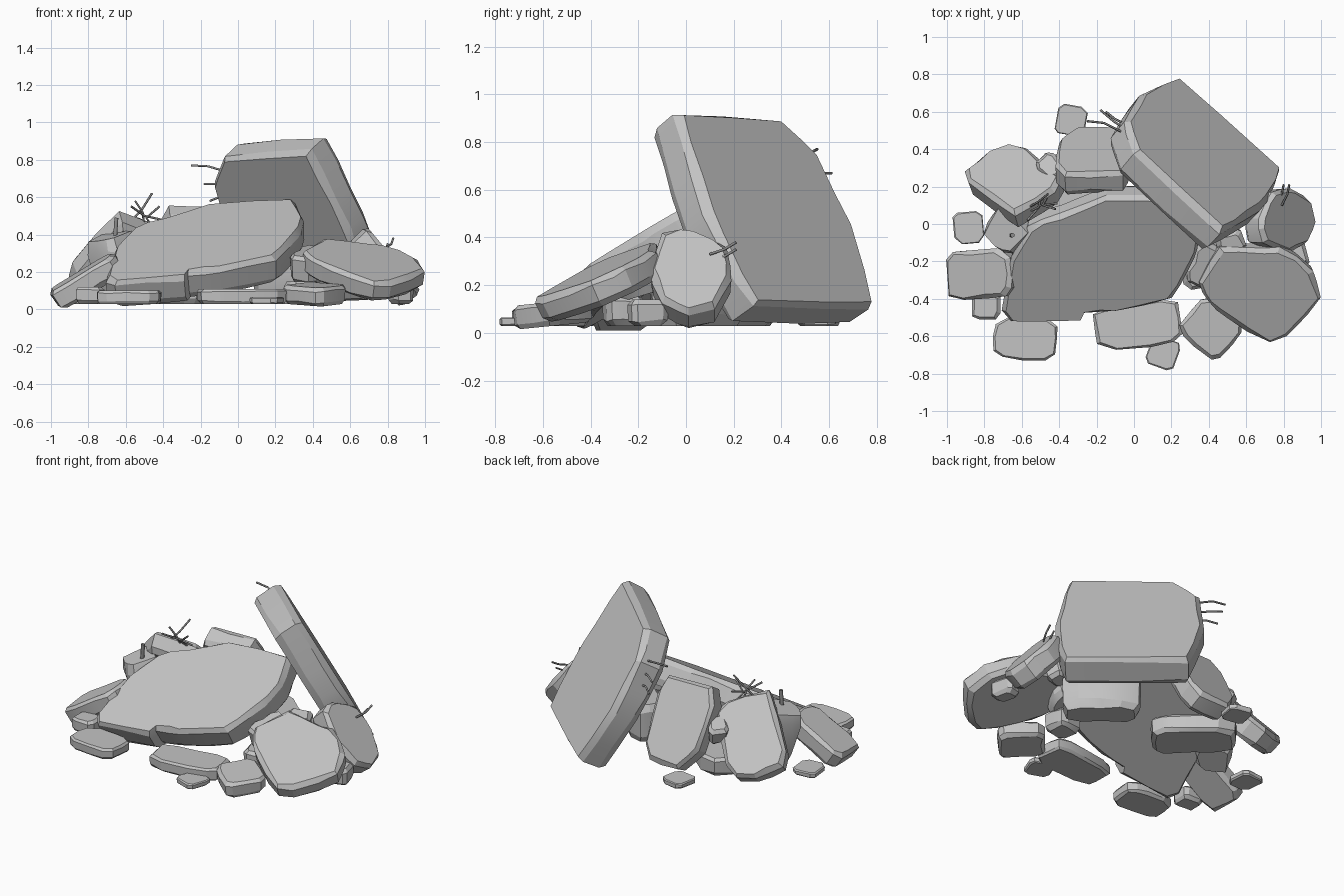
import bpy, bmesh, math, random
from mathutils import Vector

random.seed(7)
cube = bpy.data.objects.get("Cube")
if cube:
    bpy.data.objects.remove(cube, do_unlink=True)


def make_material(name, value):
    material = bpy.data.materials.new(name)
    material.use_nodes = True
    colour = (value, value, value, 1)
    material.diffuse_color = colour
    shader = material.node_tree.nodes["Principled BSDF"]
    shader.inputs["Base Color"].default_value = colour
    shader.inputs["Roughness"].default_value = 0.9
    return material


concrete = make_material("concrete grey", 0.55)
steel = make_material("dark steel", 0.27)


def slab(name, outline, height, tilt, thickness, rough=0.006):
    """Broken slab: outline seen from above, laid on a tilted plane and thickened."""
    slope_x, slope_y = tilt
    normal = Vector((-slope_x, -slope_y, 1)).normalized()
    top = [Vector((x, y, height + slope_x * x + slope_y * y)) for x, y in outline]
    centre = sum(top, Vector()) / len(top)
    # Extra points along the long edges give an uneven break line
    rim = []
    for point, following in zip(top, top[1:] + top[:1]):
        rim.append(point)
        edge = following - point
        if edge.length > 0.12:
            outward = edge.cross(normal).normalized()
            rim.append(point + edge * random.uniform(0.35, 0.65)
                       + outward * random.uniform(0, rough * 2))
    inset = min(0.025, thickness * 0.2)
    bm = bmesh.new()
    rings = []
    for depth, pull in ((0, 1), (0.18, 0), (0.8, 0.2), (1, 1.3)):
        ring = []
        for point in rim:
            inward = (centre - point).normalized()
            shift = inward * inset * pull * random.uniform(0.6, 1.3)
            sink = depth + (random.uniform(-0.06, 0.06) if 0 < depth < 1 else 0)
            ring.append(bm.verts.new(point + shift - normal * thickness * sink))
        rings.append(ring)
    count = len(rim)
    for upper, lower in zip(rings, rings[1:]):
        for i in range(count):
            j = (i + 1) % count
            bm.faces.new((upper[i], lower[i], lower[j], upper[j]))
    bm.faces.new(rings[0])
    bm.faces.new(rings[-1][::-1])
    for vert in bm.verts:
        vert.co.z = max(vert.co.z, 0.01)
    bmesh.ops.recalc_face_normals(bm, faces=bm.faces)
    mesh = bpy.data.meshes.new(name)
    bm.to_mesh(mesh)
    bm.free()
    mesh.materials.append(concrete)
    obj = bpy.data.objects.new(name, mesh)
    bpy.context.collection.objects.link(obj)
    bpy.ops.object.select_all(action="DESELECT")
    obj.select_set(True)
    bpy.context.view_layer.objects.active = obj
    bpy.ops.object.shade_smooth_by_angle(angle=math.radians(20))


def stone(name, centre, size, turn, top, thickness, tilt=(0, 0)):
    """Smaller chunk with an irregular chamfered rectangle as its outline."""
    outline = []
    angle = math.radians(turn)
    for sx, sy in ((1, -1), (1, 1), (-1, 1), (-1, -1)):
        cut_x, cut_y = random.uniform(0.2, 0.5), random.uniform(0.2, 0.45)
        corner = [(sx * (1 - cut_x), sy), (sx, sy * (1 - cut_y))]
        if sx == sy:
            corner.reverse()
        for u, v in corner:
            u, v = u * size[0] / 2, v * size[1] / 2
            outline.append((centre[0] + u * math.cos(angle) - v * math.sin(angle),
                            centre[1] + u * math.sin(angle) + v * math.cos(angle)))
    height = top - tilt[0] * centre[0] - tilt[1] * centre[1]
    slab(name, outline, height, tilt, thickness)


def bar(name, *points, radius=0.006):
    """Bent reinforcing bar."""
    curve = bpy.data.curves.new(name, "CURVE")
    curve.dimensions = "3D"
    curve.bevel_depth = radius
    curve.bevel_resolution = 1
    curve.use_fill_caps = True
    spline = curve.splines.new("POLY")
    spline.points.add(len(points) - 1)
    for target, point in zip(spline.points, points):
        target.co = (*point, 1)
    curve.materials.append(steel)
    bpy.context.collection.objects.link(bpy.data.objects.new(name, curve))


# Large slabs
slab("main_slab",
     [(-0.71, -0.48), (-0.66, -0.53), (-0.29, -0.53), (-0.27, -0.49),
      (-0.1, -0.48), (0.2, -0.41), (0.32, -0.2), (0.35, -0.06), (0.3, 0.12),
      (-0.15, 0.14), (-0.4, 0.04), (-0.57, -0.03), (-0.66, -0.2)],
     0.505, (0.08, 0.57), 0.17)
slab("leaning_slab",
     [(0.02, 0.4), (0.48, -0.03), (0.62, 0.05), (0.73, 0.14), (0.79, 0.3),
      (0.24, 0.79), (0.05, 0.71), (-0.04, 0.56)],
     1.46, (-1.18, -1.34), 0.19)
slab("front_left_slab",
     [(0.35, -0.32), (0.4, -0.42), (0.5, -0.51), (0.73, -0.64), (0.82, -0.61),
      (1, -0.4), (0.96, -0.26), (0.78, -0.13), (0.7, -0.14), (0.46, -0.13)],
     0.49, (-0.105, 0.42), 0.12)
slab("side_slab",
     [(0.7, -0.1), (0.83, -0.15), (0.94, -0.1), (0.98, 0.01), (0.96, 0.12),
      (0.86, 0.19), (0.75, 0.17), (0.69, 0.03)],
     1.27, (-1.2, 0), 0.14)
slab("back_right_slab",
     [(-0.91, 0.3), (-0.89, 0.24), (-0.64, 0.06), (-0.43, 0.19), (-0.39, 0.25),
      (-0.58, 0.42), (-0.67, 0.44), (-0.78, 0.4)],
     0.8, (0.3, -1.1), 0.14)
slab("back_slab",
     [(-0.42, 0.32), (-0.37, 0.27), (-0.06, 0.28), (-0.02, 0.34), (-0.04, 0.49),
      (-0.09, 0.53), (-0.3, 0.53), (-0.4, 0.46)],
     1.07, (0.05, -1.8), 0.14)
slab("right_block",
     [(-0.82, -0.06), (-0.71, -0.16), (-0.66, -0.17), (-0.55, -0.05),
      (-0.58, 0), (-0.69, 0.1), (-0.73, 0.1)],
     0.57, (0.25, 0.15), 0.34)

# Medium chunks around and beneath the slabs
stone("right_chunk", (-0.84, -0.27), (0.34, 0.26), 5, 0.2, 0.12, (0.6, 0.1))
stone("right_low_chunk", (-0.79, -0.44), (0.15, 0.14), 0, 0.12, 0.09)
stone("front_right_chunk", (-0.58, -0.61), (0.33, 0.22), -5, 0.1, 0.07)
stone("front_chunk", (0.02, -0.54), (0.46, 0.23), 8, 0.11, 0.08)
stone("front_left_chunk", (0.41, -0.56), (0.28, 0.25), -40, 0.13, 0.1, (0, 0.1))
stone("inner_chunk", (0.38, -0.23), (0.16, 0.23), -25, 0.31, 0.16, (0, 0.3))
stone("inner_low_chunk", (0.34, -0.26), (0.17, 0.17), 10, 0.15, 0.12)
stone("wedge_chunk", (0.52, -0.11), (0.15, 0.12), 20, 0.36, 0.12, (-0.1, 0.2))
stone("left_low_chunk", (0.87, -0.16), (0.11, 0.16), 15, 0.14, 0.11)
stone("back_wedge", (-0.45, 0.31), (0.12, 0.14), 40, 0.36, 0.12, (0.2, -0.3))
stone("propping_chunk", (0.3, 0.05), (0.46, 0.2), -40, 0.28, 0.25)
stone("back_base_chunk", (-0.34, 0.15), (0.5, 0.3), -40, 0.15, 0.12)

# Small flat pieces on the ground
for name, centre, size, turn in (
        ("front_pebble", (0.155, -0.69), (0.16, 0.16), -20),
        ("back_pebble", (-0.335, 0.555), (0.16, 0.16), -10),
        ("right_pebble", (-0.885, -0.02), (0.16, 0.17), 5)):
    stone(name, centre, size, turn, 0.065, 0.035)

# Reinforcing bars
bar("right_block_bar", (-0.66, -0.06, 0.34), (-0.65, -0.06, 0.49), radius=0.012)
bar("crossing_bar", (-0.58, 0.08, 0.46), (-0.51, 0.12, 0.54), (-0.46, 0.16, 0.62))
bar("low_crossing_bar", (-0.57, 0.02, 0.55), (-0.5, 0.1, 0.5), (-0.41, 0.11, 0.48))
bar("upright_bar", (-0.5, 0.13, 0.44), (-0.51, 0.09, 0.52), (-0.55, 0.07, 0.58))
bar("flat_bar", (-0.46, 0.15, 0.44), (-0.49, 0.1, 0.49), (-0.42, 0.08, 0.55))
bar("upper_leaning_bar", (-0.04, 0.48, 0.73), (-0.16, 0.54, 0.765), (-0.25, 0.55, 0.77))
bar("middle_leaning_bar", (-0.05, 0.51, 0.66), (-0.11, 0.55, 0.67), (-0.18, 0.61, 0.67))
bar("lower_leaning_bar", (-0.04, 0.53, 0.59), (-0.1, 0.56, 0.6), (-0.15, 0.6, 0.58))
for i in range(2):
    start = Vector((0.76 + 0.03 * i, 0.1, 0.3 + 0.03 * i))
    bend = start + Vector((0.03, 0.06, 0.02))
    bar(f"side_bar_{i}", start, bend, bend + Vector((0.01, 0.05, 0.03)))
